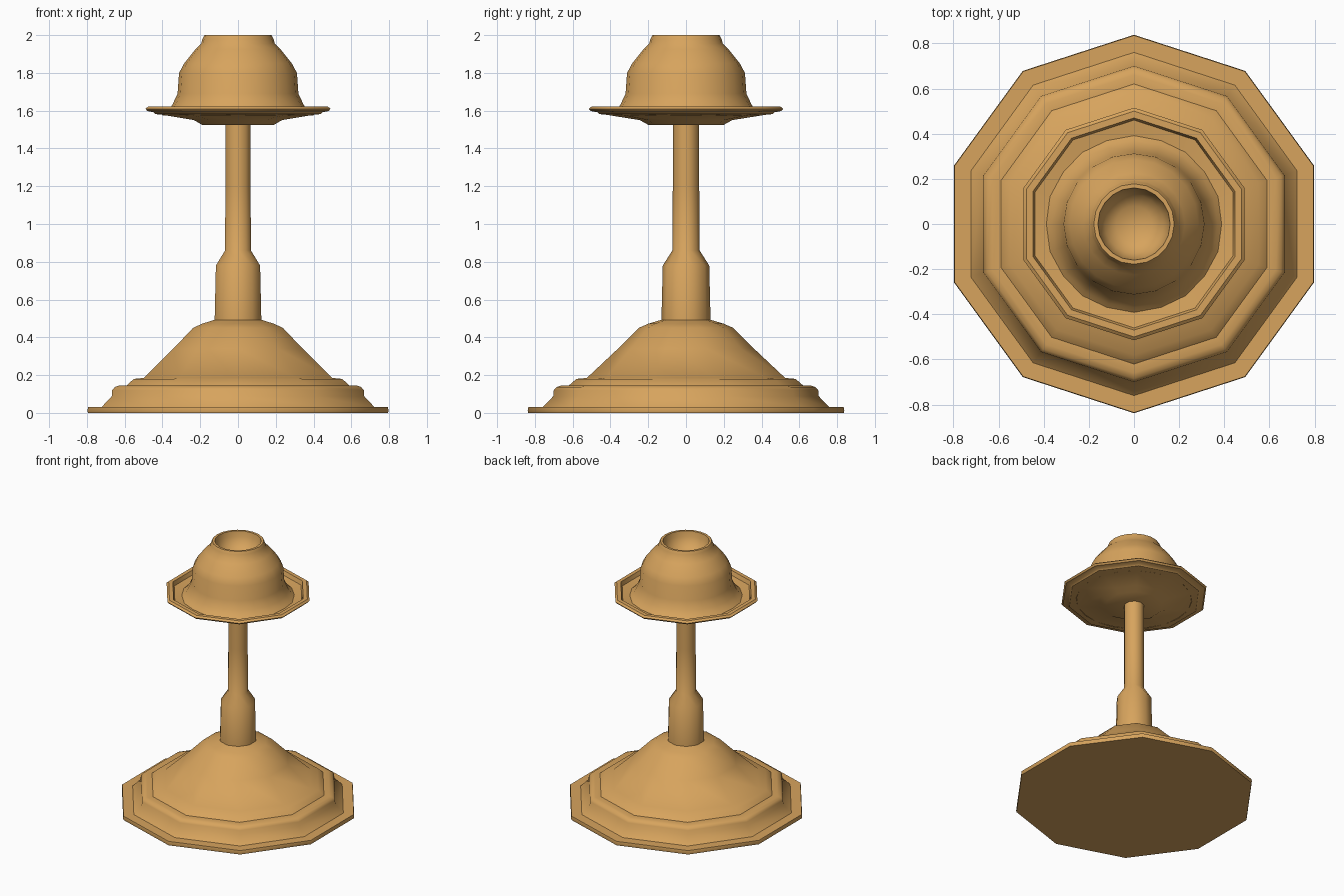
import bpy, bmesh, math

if "Cube" in bpy.data.objects:
    bpy.data.objects.remove(bpy.data.objects["Cube"])

brass = bpy.data.materials.new("warm brass")
brass.diffuse_color = (0.68, 0.37, 0.11, 1)
brass.use_nodes = True
brass.node_tree.nodes["Principled BSDF"].inputs["Base Color"].default_value = brass.diffuse_color


def lathe(name, profile, sides):
    """Revolve (radius, z) points around z; radius 0 closes to a pole. A corner points to +y."""
    bm = bmesh.new()
    rings = []
    for r, z in profile:
        if r == 0:
            rings.append([bm.verts.new((0, 0, z))] * sides)
        else:
            rings.append([bm.verts.new((r * math.sin(2 * math.pi * i / sides),
                                        r * math.cos(2 * math.pi * i / sides), z))
                          for i in range(sides)])
    for a, b in zip(rings, rings[1:]):
        for i in range(sides):
            j = (i + 1) % sides
            corners = list(dict.fromkeys([a[i], a[j], b[j], b[i]]))
            bm.faces.new(corners)
    bmesh.ops.recalc_face_normals(bm, faces=bm.faces)
    mesh = bpy.data.meshes.new(name)
    bm.to_mesh(mesh)
    bm.free()
    mesh.materials.append(brass)
    obj = bpy.data.objects.new(name, mesh)
    bpy.context.collection.objects.link(obj)
    bpy.ops.object.select_all(action='DESELECT')
    obj.select_set(True)
    bpy.context.view_layer.objects.active = obj
    bpy.ops.object.shade_smooth_by_angle(angle=math.radians(40))
    return obj


# Stepped ten-sided foot and the stem growing out of it
lathe("foot_and_stem", [
    (0, 0), (0.835, 0), (0.838, 0.012), (0.835, 0.03), (0.76, 0.03),
    (0.703, 0.088), (0.70, 0.12), (0.685, 0.137), (0.66, 0.145),
    (0.62, 0.145), (0.58, 0.18), (0.525, 0.185),
    (0.36, 0.34), (0.25, 0.45), (0.20, 0.472), (0.13, 0.493),
    (0.123, 0.78), (0.072, 0.86), (0.07, 1.2), (0.07, 1.53), (0, 1.53)], 10)

# Ten-sided drip dish with thin rim
lathe("drip_dish", [
    (0, 1.525), (0.20, 1.525), (0.245, 1.55), (0.42, 1.578), (0.46, 1.582),
    (0.47, 1.592), (0.505, 1.598), (0.515, 1.61), (0.50, 1.622),
    (0.47, 1.622), (0.46, 1.592), (0.41, 1.585), (0.24, 1.56), (0, 1.56)], 10)

# Rounded hollow candle cup
lathe("candle_cup", [
    (0.40, 1.575), (0.37, 1.60), (0.348, 1.63), (0.32, 1.69), (0.312, 1.80),
    (0.285, 1.85), (0.225, 1.925), (0.195, 1.955), (0.188, 1.98), (0.178, 2.0),
    (0.16, 2.0), (0.153, 1.96), (0.13, 1.91), (0.08, 1.875), (0, 1.865)], 20)
